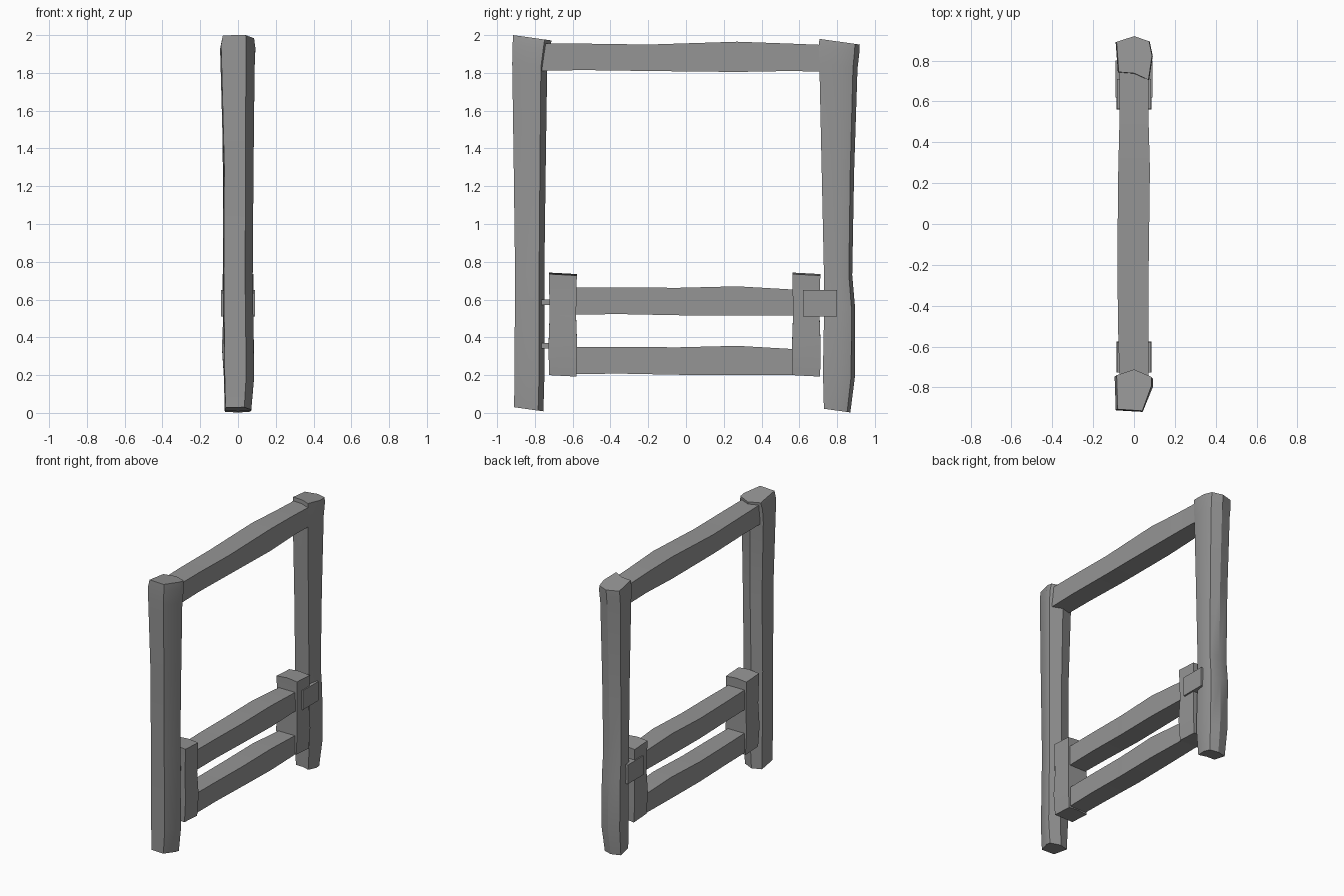
import bpy, math

old = bpy.data.objects.get("Cube")
if old:
    bpy.data.objects.remove(old, do_unlink=True)

wood = bpy.data.materials.new("weathered grey wood")
wood.use_nodes = True
GREY = (0.3, 0.3, 0.3, 1)
wood.diffuse_color = GREY
wood.node_tree.nodes["Principled BSDF"].inputs["Base Color"].default_value = GREY


def loft(name, rings):
    """Skin a list of equal rings of points and cap both ends."""
    n = len(rings[0])
    verts = [p for ring in rings for p in ring]
    faces = [(r * n + i, r * n + (i + 1) % n, (r + 1) * n + (i + 1) % n, (r + 1) * n + i)
             for r in range(len(rings) - 1) for i in range(n)]
    faces += [tuple(reversed(range(n))), tuple(range(len(verts) - n, len(verts)))]
    mesh = bpy.data.meshes.new(name)
    mesh.from_pydata(verts, [], faces)
    mesh.materials.append(wood)
    obj = bpy.data.objects.new(name, mesh)
    bpy.context.collection.objects.link(obj)
    bpy.ops.object.select_all(action="DESELECT")
    obj.select_set(True)
    bpy.context.view_layer.objects.active = obj
    bpy.ops.object.mode_set(mode="EDIT")
    bpy.ops.mesh.select_all(action="SELECT")
    bpy.ops.mesh.normals_make_consistent(inside=False)
    bpy.ops.object.mode_set(mode="OBJECT")
    bpy.ops.object.shade_smooth_by_angle(angle=math.radians(30))
    return obj


def post(name, profile, levels):
    """Hewn upright; levels are z, x min, x max, y min, y max; profile is in 0..1."""
    rings = []
    for z, x0, x1, y0, y1 in levels:
        rings.append([(x0 + u * (x1 - x0), y0 + v * (y1 - y0), z - 0.14 * v * (y1 - y0))
                      for u, v in profile])
    loft(name, rings)


def beam(name, stations):
    """Wavy rail along y; stations are y, x min, x max, z min, z max."""
    loft(name, [[(x0, y, z0), (x1, y, z0), (x1, y, z1), (x0, y, z1)]
                for y, x0, x1, z0, z1 in stations])


# Gate posts, each with a ridge on its +y side
post("front_post", [(0.03, 0.04), (0.74, 0), (1, 0.6), (1, 0.82), (0.5, 1), (0, 0.86)], [
    (0.03, -0.07, 0.07, -0.91, -0.755),
    (0.2, -0.075, 0.085, -0.908, -0.75),
    (0.75, -0.08, 0.078, -0.905, -0.75),
    (1.3, -0.077, 0.082, -0.912, -0.743),
    (1.85, -0.092, 0.088, -0.92, -0.735),
    (1.95, -0.095, 0.092, -0.918, -0.72),
    (2.0, -0.085, 0.085, -0.915, -0.712)])
post("back_post", [(0.06, 0.18), (0.5, 0.15), (0.9, 0), (1, 0.55), (0.92, 0.88), (0.5, 1), (0, 0.87)], [
    (0.022, -0.07, 0.07, 0.73, 0.87),
    (0.22, -0.075, 0.085, 0.725, 0.895),
    (0.58, -0.08, 0.08, 0.732, 0.895),
    (0.75, -0.078, 0.078, 0.73, 0.88),
    (1.3, -0.08, 0.082, 0.718, 0.89),
    (1.85, -0.088, 0.088, 0.706, 0.908),
    (1.94, -0.09, 0.092, 0.704, 0.918),
    (1.98, -0.085, 0.088, 0.706, 0.92)])

# Top crossbar
beam("top_rail", [
    (-0.8, -0.07, 0.07, 1.81, 1.955), (-0.55, -0.077, 0.07, 1.815, 1.955),
    (-0.2, -0.082, 0.072, 1.81, 1.95), (0.27, -0.077, 0.078, 1.805, 1.965),
    (0.55, -0.07, 0.07, 1.81, 1.955), (0.8, -0.07, 0.07, 1.805, 1.945)])

# Gate rails
for name, base in (("gate_upper_rail", 0.52), ("gate_lower_rail", 0.205)):
    beam(name, [
        (-0.65, -0.065, 0.065, base, base + 0.145), (-0.35, -0.075, 0.068, base + 0.003, base + 0.145),
        (-0.05, -0.078, 0.07, base - 0.003, base + 0.142), (0.27, -0.072, 0.076, base - 0.005, base + 0.15),
        (0.62, -0.065, 0.065, base - 0.005, base + 0.13)])

# Gate stiles with slightly peaked tops
for name, y, side in (("gate_hinge_stile", -0.652, 1), ("gate_latch_stile", 0.637, -1)):
    rings = []
    for z, w, d in ((0.2, 0.075, 0.073), (0.35, 0.085, 0.076), (0.52, 0.078, 0.07), (0.735, 0.083, 0.074)):
        rings.append([(-w, y - d, z), (0, y - d, z + 0.008), (w, y - d, z), (w, y + d, z - 0.008),
                      (0, y + d, z), (-w, y + d, z - 0.008)])
    loft(name, rings)

# Latch block across the gap, and two hinge pins
beam("latch", [(0.62, -0.09, 0.09, 0.51, 0.65), (0.8, -0.09, 0.09, 0.51, 0.65)])
for name, z in (("upper_hinge", 0.585), ("lower_hinge", 0.355)):
    beam(name, [(-0.77, -0.045, 0.045, z - 0.015, z + 0.015), (-0.7, -0.045, 0.045, z - 0.015, z + 0.015)])
